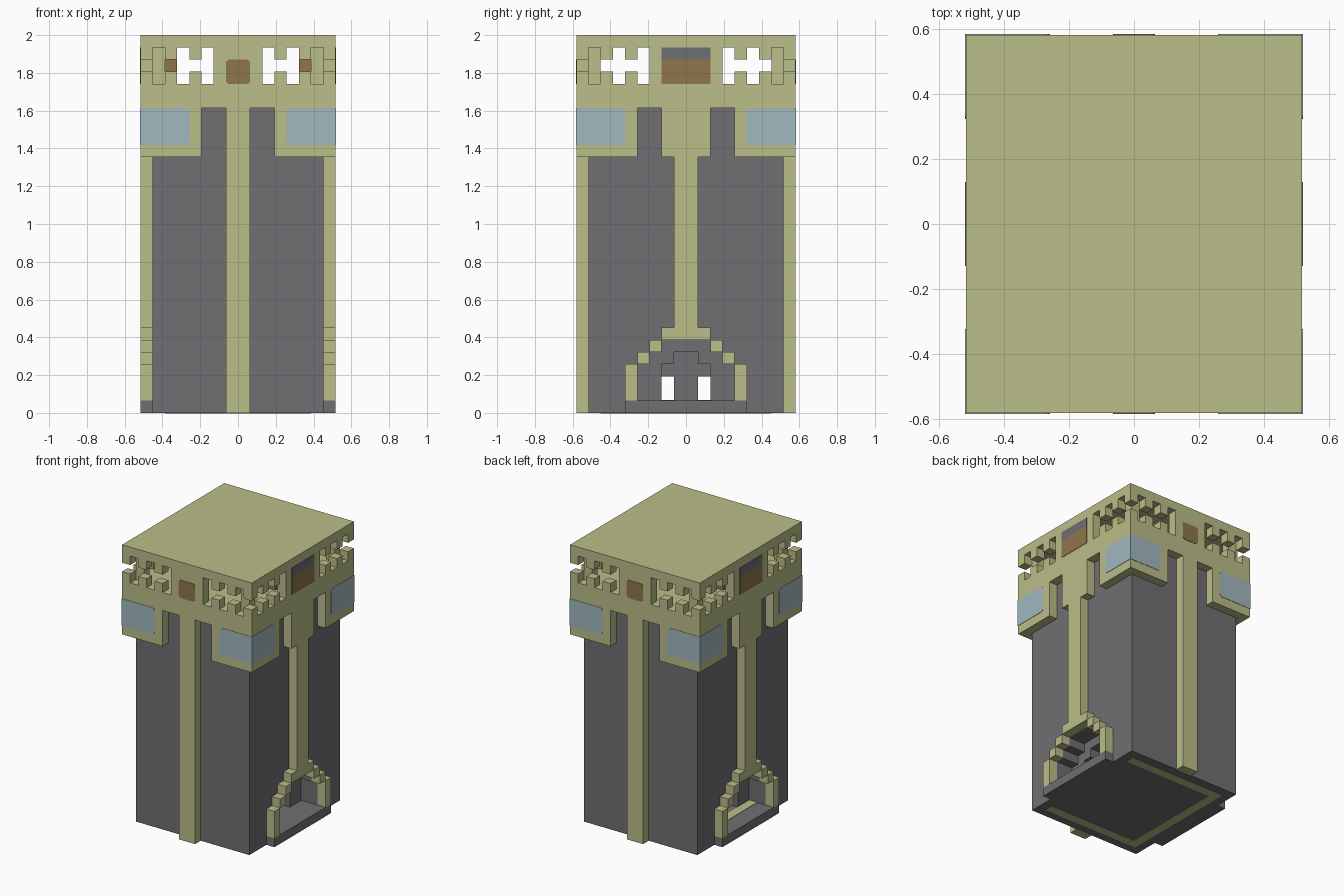
import bpy, bmesh

if "Cube" in bpy.data.objects:
    bpy.data.objects.remove(bpy.data.objects["Cube"], do_unlink=True)

U = 2 / 31      # one building block
T = 0.04        # thickness of painted plates, in blocks


def material(name, rgb):
    m = bpy.data.materials.new(name)
    m.use_nodes = True
    m.diffuse_color = (*rgb, 1)
    m.node_tree.nodes["Principled BSDF"].inputs["Base Color"].default_value = (*rgb, 1)
    return m


OLIVE = material("olive_stone", (0.497, 0.509, 0.25))
GREY = material("dark_grey_stone", (0.162, 0.156, 0.165))
BLUE = material("pale_blue_glass", (0.352, 0.479, 0.521))
BROWN = material("brown_wood", (0.275, 0.181, 0.07))


def add_box(bm, lo, hi, round_axis=None, radius=0.3, inner_only=False):
    """Box between two corners; optionally round the edges along one axis."""
    made = bmesh.ops.create_cube(bm, size=1)["verts"]
    for v in made:
        v.co = [(lo[i] + hi[i]) / 2 + v.co[i] * (hi[i] - lo[i]) for i in range(3)]
    if round_axis is not None:
        side = 1 - round_axis
        edges = []
        for e in {e for v in made for e in v.link_edges}:
            a, b = (v.co for v in e.verts)
            along = abs(a[round_axis] - b[round_axis]) > 0.01 and abs(a[side] - b[side]) < 0.001
            far = abs(a[side]) > max(abs(lo[side]), abs(hi[side])) - 0.01
            if along and abs(a.z - b.z) < 0.001 and not (inner_only and far):
                edges.append(e)
        bmesh.ops.bevel(bm, geom=edges, offset=radius, segments=3, profile=0.5, affect='EDGES')


def part(name, mat, boxes, mirror="", **rounding):
    """Boxes given as (x range, y range, z range), repeated over the mirror axes."""
    bm = bmesh.new()
    for x, y, z in boxes:
        for sx in ((1, -1) if "x" in mirror else (1,)):
            for sy in ((1, -1) if "y" in mirror else (1,)):
                xs = sorted(sx * k for k in x)
                ys = sorted(sy * k for k in y)
                add_box(bm, (xs[0], ys[0], z[0]), (xs[1], ys[1], z[1]), **rounding)
    bmesh.ops.scale(bm, vec=(U, U, U), verts=bm.verts)
    bmesh.ops.recalc_face_normals(bm, faces=bm.faces)
    me = bpy.data.meshes.new(name)
    bm.to_mesh(me)
    bm.free()
    me.materials.append(mat)
    ob = bpy.data.objects.new(name, me)
    bpy.context.collection.objects.link(ob)
    return ob


def sym(k):
    return (-k, k)


# Tower shaft, with a stepped porch and passage at the foot of each side
part("tower_shaft", GREY, [(sym(7), sym(8), (6, 25))])
part("tower_floor", GREY, [(sym(7), sym(8), (0, 1)), (sym(8), sym(5), (0, 1))])
part("porch_walls", GREY, [
    (sym(7), (4, 8), (1, 6)),
    (sym(7), (3, 4), (4, 6)),
    (sym(7), (2, 3), (5, 6))], "y")
part("doorway_walls", GREY, [
    (sym(5), (2, 4), (1, 6)),
    (sym(5), (1, 2), (4, 6)),
    (sym(5), (0, 1), (5, 6))], "y")
part("inner_passage_walls", GREY, [
    (sym(3), (1, 2), (3, 6)),
    (sym(3), (0, 1), (1, 6))], "y")

# Floor trim, showing underneath and inside the porch
part("floor_trim", OLIVE, [
    (sym(6), (6, 7), (-T, 1)),
    ((-6, -5), (0, 7), (-T, 1 + T))], "y")

# Pilasters and stepped arches
part("front_and_back_pilasters", OLIVE, [(sym(1), (8, 9), (0, 25))], "y")
part("side_pilasters", OLIVE, [
    ((7, 8), sym(1), (7, 21)),
    ((7, 8), sym(2), (21, 25))], "x")
part("side_arches", OLIVE, [
    ((7, 8), (0, 2), (6, 7)),
    ((7, 8), (2, 3), (5, 6)),
    ((7, 8), (3, 4), (4, 5)),
    ((7, 8), (4, 5), (1, 4))], "xy")

# Overhanging corner panels, band and roof
part("corner_panels", OLIVE, [
    ((3, 8), (8, 9), (21, 25)),
    ((7, 8), (4, 8), (21, 25))], "xy")
part("upper_band", OLIVE, [(sym(8), sym(9), (25, 27))])
part("roof", OLIVE, [(sym(8), sym(9), (30, 31))])

# Open gallery: solid middles, corner posts and facing teeth
part("gallery_middles", OLIVE, [
    ((0, 2), (8, 9), (27, 30)),
    ((7, 8), (0, 3), (27, 30))], "xy")
part("gallery_corner_posts", OLIVE, [((6, 7), (7, 8), (27, 30))], "xy")
teeth = []
for z in ((27, 28), (29, 30)):
    teeth += [((k, k + 1), (8, 9), z) for k in (3, 5, 7)]
    teeth += [((7, 8), (k, k + 1), z) for k in (4, 6)]
part("gallery_teeth", OLIVE, teeth, "xy")
part("gallery_core", GREY, [(sym(2), sym(3), (27, 30))])
part("gallery_benches", BROWN, [((5, 6), sym(2), (27, 29))], "x")

# Glass wrapping each corner
part("front_and_back_glass", BLUE, [((4, 8 + T), (9, 9 + T), (22, 25))], "xy",
     round_axis=1, inner_only=True)
part("side_glass", BLUE, [((8, 8 + T), (5, 9 + T), (22, 25))], "xy",
     round_axis=0, inner_only=True)

# Wooden shutters on every face
part("front_and_back_shutters", BROWN, [(sym(1), (9, 9 + T), (27, 29))], "y", round_axis=1)
part("side_shutters", BROWN, [((8, 8 + T), sym(2), (27, 29))], "x")
part("side_shutter_lintels", GREY, [((8, 8 + T), sym(2), (29, 30))], "x")
